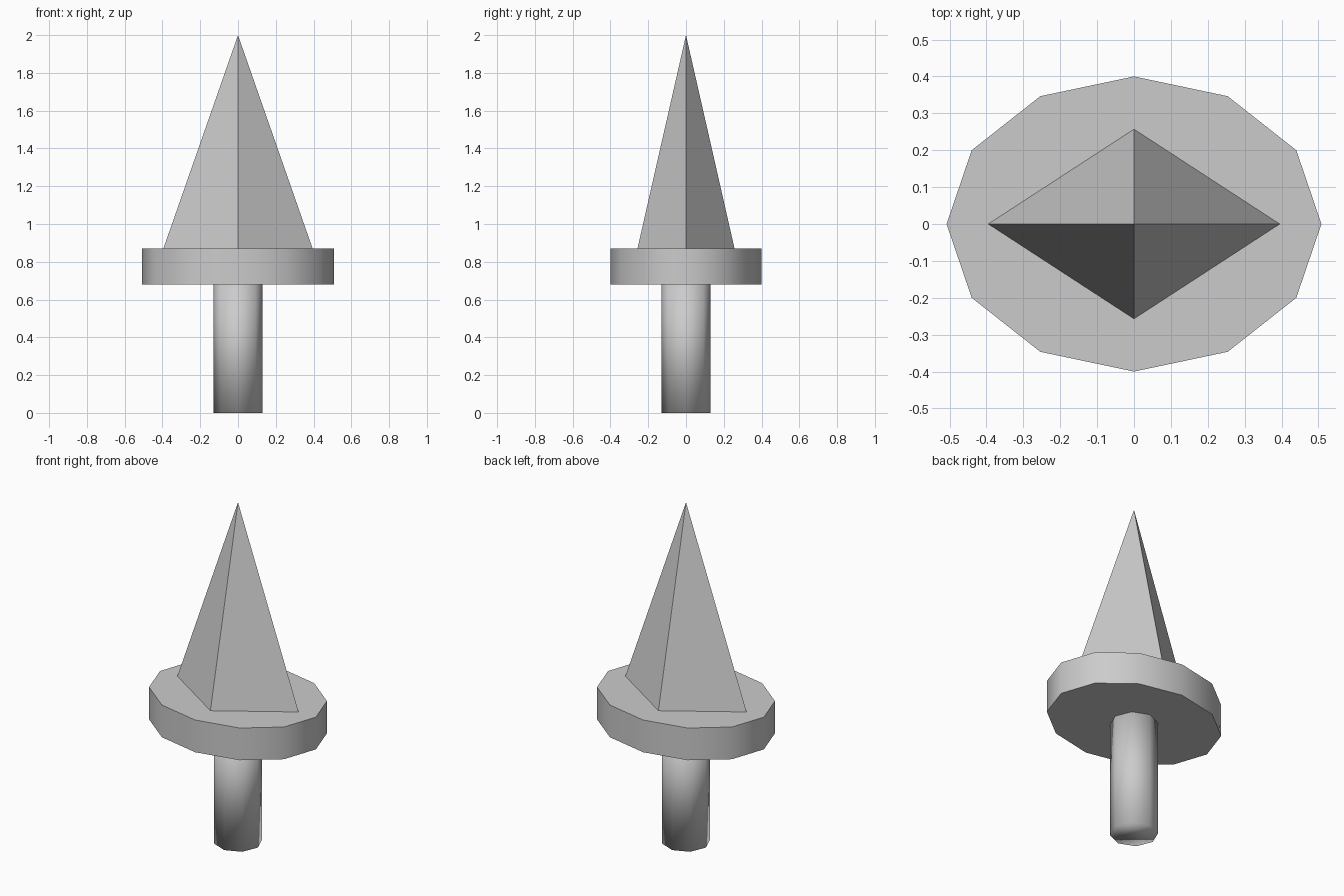
import bpy
import math

cube = bpy.data.objects.get("Cube")
if cube:
    bpy.data.objects.remove(cube, do_unlink=True)

# One plain grey for the whole model
grey = bpy.data.materials.new("plain grey")
grey.use_nodes = True
GREY = (0.6, 0.6, 0.6, 1)
grey.diffuse_color = GREY
grey.node_tree.nodes["Principled BSDF"].inputs["Base Color"].default_value = GREY


def add_part(name, sides, rx, ry, z0, z1, top=1.0):
    """Elliptical prism, or a spike when top is 0, with corners on the axes."""
    bpy.ops.mesh.primitive_cone_add(
        vertices=sides, radius1=1, radius2=top, depth=z1 - z0,
        location=(0, 0, (z0 + z1) / 2))
    part = bpy.context.object
    part.name = name
    part.scale = (rx, ry, 1)
    bpy.ops.object.transform_apply(location=False, rotation=False, scale=True)
    part.data.materials.append(grey)
    return part


# Round shaft, softly shaded into its end cap
add_part("handle", 8, 0.13, 0.13, 0, 0.7)
bpy.ops.object.shade_smooth()

# Oval guard with a smooth rim and crisp edges
add_part("guard", 12, 0.508, 0.4, 0.68, 0.87)
bpy.ops.object.shade_smooth_by_angle(angle=math.radians(60))

# Flat-faced four-sided spike
add_part("spike", 4, 0.395, 0.257, 0.87, 2, top=0)
bpy.ops.object.shade_flat()
